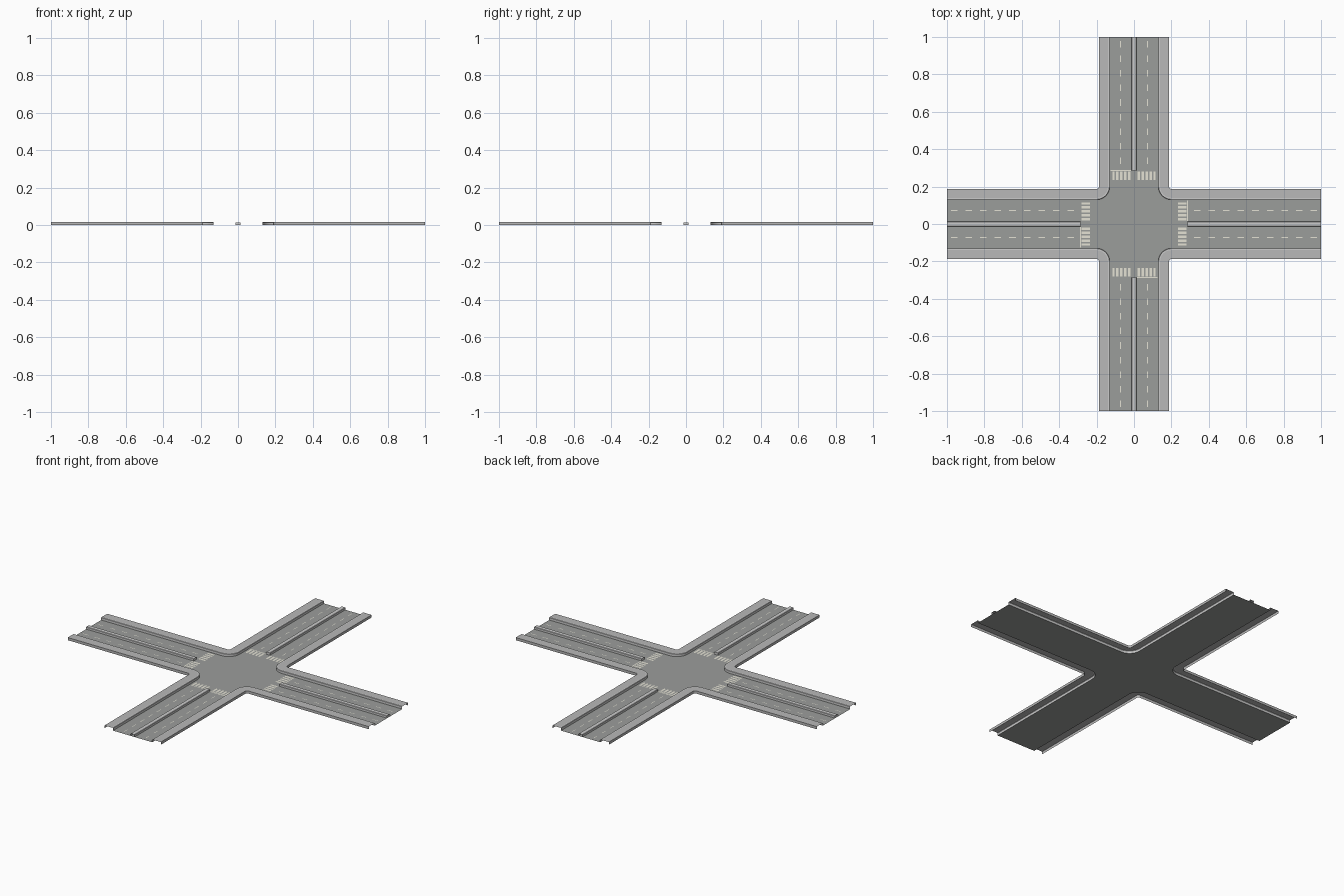
import bpy
from math import sin, cos, pi

if "Cube" in bpy.data.objects:
    bpy.data.objects.remove(bpy.data.objects["Cube"])

C = 0.2          # centre of each rounded street corner
R = 0.07         # kerb radius
TOP = 0.016      # pavement height
SEG = 12


def material(name, col):
    m = bpy.data.materials.new(name)
    m.diffuse_color = (*col, 1)
    m.use_nodes = True
    m.node_tree.nodes["Principled BSDF"].inputs["Base Color"].default_value = m.diffuse_color
    return m


ASPHALT = material("asphalt", (0.33, 0.34, 0.33))
PAVING = material("paving", (0.48, 0.48, 0.48))
KERB = material("kerb_stone", (0.55, 0.55, 0.54))
PAINT = material("cream_paint", (0.78, 0.76, 0.66))


def make(name, verts, faces, mat):
    me = bpy.data.meshes.new(name)
    me.from_pydata(verts, [], faces)
    me.materials.append(mat)
    ob = bpy.data.objects.new(name, me)
    bpy.context.collection.objects.link(ob)
    return ob


def turn(p, k):
    """Rotate a point by k quarter turns about z."""
    x, y, z = p
    for _ in range(k):
        x, y = -y, x
    return (x, y, z)


def four(name, verts, faces, mat):
    """One mesh holding the part repeated on all four arms."""
    n = len(verts)
    return make(name, [turn(v, k) for k in range(4) for v in verts],
                [[i + k * n for i in f] for k in range(4) for f in faces], mat)


def corner_path(d, z):
    """Line running round a street corner, d behind the kerb face."""
    r = R - d
    arc = [(C + r * cos(a), C + r * sin(a), z)
           for a in (1.5 * pi - 0.5 * pi * i / SEG for i in range(SEG + 1))]
    return [(1, C - r, z)] + arc + [(C - r, 1, z)]


def corner_sweep(name, profile, mat):
    rows = [corner_path(d, z) for d, z in profile]
    n = len(rows[0])
    verts = [p for row in rows for p in row]
    faces = [(j * n + i, j * n + i + 1, (j + 1) * n + i + 1, (j + 1) * n + i)
             for j in range(len(rows) - 1) for i in range(n - 1)]
    faces = [f[::-1] for f in faces]
    ob = four(name, verts, faces, mat)
    bpy.context.view_layer.objects.active = ob
    ob.select_set(True)
    bpy.ops.object.shade_smooth_by_angle()
    ob.select_set(False)


def paint(name, rects, z=0.001):
    """Flat painted rectangles (x0, x1, y0, y1) laid on the +x arm."""
    verts, faces = [], []
    for x0, x1, y0, y1 in rects:
        b = len(verts)
        verts += [(x0, y0, z), (x1, y0, z), (x1, y1, z), (x0, y1, z)]
        faces.append((b, b + 1, b + 2, b + 3))
    four(name, verts, faces, PAINT)


# Road sheet: centre polygon plus four arm strips
loop = [turn(p, k) for k in range(4) for p in corner_path(0, 0)[1:-1]]
h = C - R
arm = [(C, -h, 0), (1, -h, 0), (1, h, 0), (C, h, 0)]
n = len(loop)
make("road", loop + [turn(p, k) for k in range(4) for p in arm],
     [list(range(n))[::-1]] + [[n + 4 * k + i for i in range(4)] for k in range(4)],
     ASPHALT)

# Kerbs and open-bottomed pavements wrapping each corner
corner_sweep("kerb", [(0, 0), (0, 0.014), (0.002, TOP), (0.01, TOP)], KERB)
corner_sweep("pavement", [(0.01, TOP), (0.057, TOP), (0.057, 0)], PAVING)

# Raised median on each arm
w, s = 0.013, 0.285
prof = [(-w, 0), (-w, 0.012), (-w + 0.002, 0.014), (w - 0.002, 0.014), (w, 0.012), (w, 0)]
m = len(prof)
four("median", [(x, y, z) for x in (s, 1) for y, z in prof],
     [(i, m + i, m + i + 1, i + 1) for i in range(m - 1)] + [tuple(range(m))],
     KERB)

# Road markings
paint("crosswalk_stripes",
      [(0.235, 0.28, sg * y - 0.006, sg * y + 0.006)
       for sg in (-1, 1) for y in (0.026 + 0.021 * i for i in range(5))])
paint("stop_line", [(0.284, 0.29, 0.015, 0.125)])
paint("lane_dashes",
      [(x, x + 0.035, sg * 0.072 - 0.002, sg * 0.072 + 0.002)
       for sg in (-1, 1) for x in (0.32 + 0.078 * i for i in range(9))])
